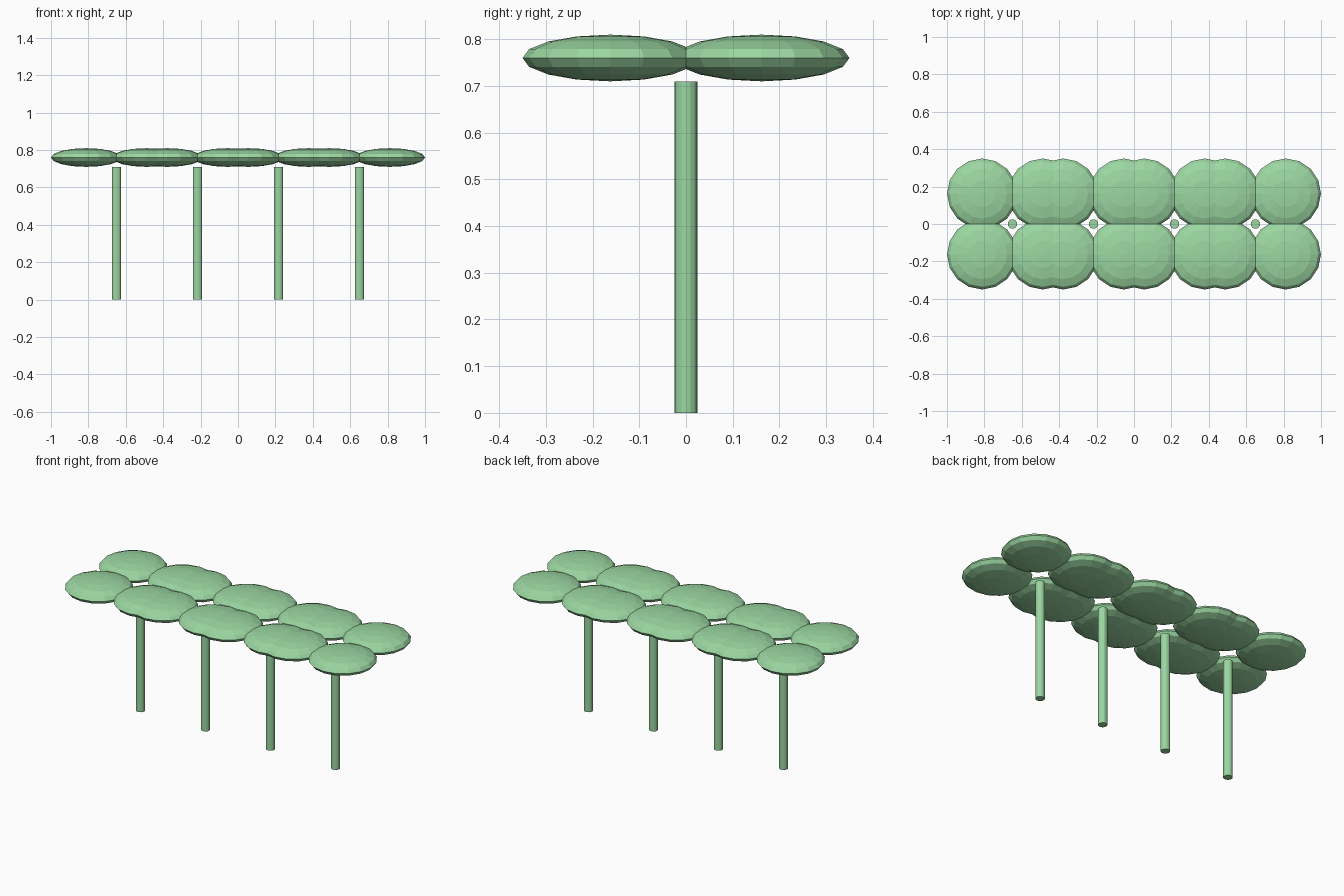
import bpy

if "Cube" in bpy.data.objects:
    bpy.data.objects.remove(bpy.data.objects["Cube"])

green = bpy.data.materials.new("green")
green.diffuse_color = (0.33, 0.68, 0.36, 1)
green.use_nodes = True
green.node_tree.nodes["Principled BSDF"].inputs["Base Color"].default_value = green.diffuse_color

SPACING = 0.433   # distance between posts
OFFSET = 0.162    # pad centre offset from its post
RADIUS = 0.188    # pad radius
PAD_Z, PAD_HALF = 0.76, 0.05
POST_H = 0.71


def finish(name):
    ob = bpy.context.object
    ob.name = name
    ob.data.materials.append(green)
    return ob


def pad(x, y):
    # flattened low-poly ball
    bpy.ops.mesh.primitive_uv_sphere_add(segments=16, ring_count=8, radius=1, location=(x, y, PAD_Z))
    ob = finish("canopy_pad")
    ob.scale = (RADIUS, RADIUS, PAD_HALF)
    bpy.ops.object.transform_apply(location=False, rotation=False, scale=True)


def post(x):
    bpy.ops.mesh.primitive_cylinder_add(vertices=16, radius=0.025, depth=POST_H, location=(x, 0, POST_H / 2))
    finish("post")


# row of four posts, each carrying four pads
for i in range(4):
    px = (i - 1.5) * SPACING
    post(px)
    for sx in (-1, 1):
        for sy in (-1, 1):
            pad(px + sx * OFFSET, sy * OFFSET)
